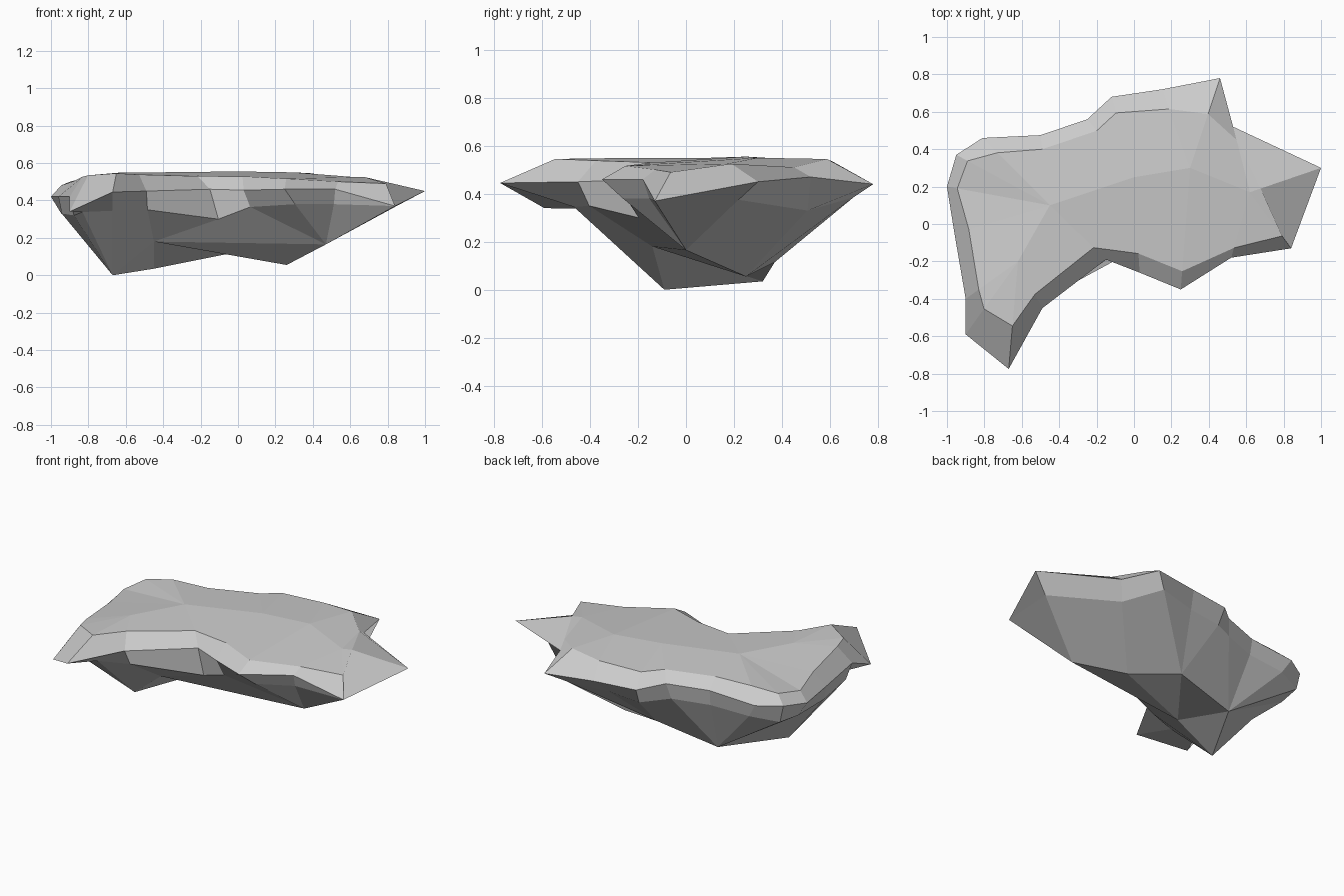
import bpy, bmesh
from mathutils import Vector

if "Cube" in bpy.data.objects:
    bpy.data.objects.remove(bpy.data.objects["Cube"])

# Rim stations: x, y, z, inset to plateau, spine index
RIM = [
    (1.00, .30, .45, .85, 4), (.53, .52, .47, .20, 4), (.46, .78, .44, .40, 3),
    (.15, .72, .45, .25, 3), (-.12, .68, .45, .20, 2), (-.25, .56, .48, .20, 2),
    (-.50, .475, .47, .20, 1), (-.81, .46, .45, .22, 1), (-.95, .37, .45, .12, 1),
    (-1.0, .20, .42, .10, 1), (-.96, -.05, .42, .15, 1), (-.90, -.40, .42, .25, 0),
    (-.90, -.59, .34, .35, 0), (-.67, -.775, .445, .40, 0), (-.49, -.45, .45, .30, 0),
    (-.15, -.19, .46, .22, 1), (.03, -.26, .455, .20, 2), (.25, -.35, .46, .15, 3),
    (.52, -.18, .46, .15, 4), (.84, -.13, .37, .22, 4),
]
# Cliff foot below each station: keel index, drop, undercut
FOOT = [
    (3, .075, .27), (2, .14, .05), (4, .055, .20), (4, .08, .22), (4, .10, .15),
    (5, .10, .10), (5, .10, .10), (5, .09, .15), (5, .11, .05), (5, .09, .10),
    (0, .09, .06), (0, .10, .10), (0, .002, .30), (0, .10, .45), (1, .10, .15),
    (1, .16, -.15), (3, .09, .08), (3, .08, .25), (3, .08, .15), (3, 0, 0),
]
# Gentle crest along the top
SPINE = [(-.62, -.20, .55), (-.45, .10, .55), (0, .25, .555), (.30, .30, .55), (.62, .17, .525)]
# Low points of the underside
KEEL = [(-.67, -.09, 0), (-.45, -.14, .18), (.26, .25, .055), (.47, 0, .165), (-.05, .37, .115), (-.45, .32, .035)]

bm = bmesh.new()
spine = [bm.verts.new(p) for p in SPINE]
keel = [bm.verts.new(p) for p in KEEL]
rim, plateau, foot = [], [], []
for (x, y, z, t, s), (k, drop, under) in zip(RIM, FOOT):
    p = Vector((x, y, z))
    rim.append(bm.verts.new(p))
    q = p.lerp(spine[s].co, t)
    q.z = z + (spine[s].co.z - z) * (1 - (1 - t) ** 6)
    plateau.append(bm.verts.new(q))
    c = p.lerp(keel[k].co, under)
    c.z = z - drop
    foot.append(bm.verts.new(c) if drop else rim[-1])


def loft(a, b):
    """Join two closed rings; repeated vertices give triangles."""
    n = len(a)
    for i in range(n):
        j = (i + 1) % n
        face = list(dict.fromkeys((a[i], a[j], b[j], b[i])))
        if len(face) > 2:
            bm.faces.new(face)


# Top slopes, rim band, cliff band, underside
loft(plateau, [spine[r[4]] for r in RIM])
loft(rim, plateau)
loft(foot, rim)
loft([keel[f[0]] for f in FOOT], foot)

# Bottom cap
for tri in ((0, 1, 5), (1, 4, 5), (1, 2, 4), (1, 3, 2)):
    bm.faces.new([keel[i] for i in tri])

bmesh.ops.recalc_face_normals(bm, faces=bm.faces)
mesh = bpy.data.meshes.new("rock_island")
bm.to_mesh(mesh)
bm.free()
rock = bpy.data.objects.new("rock_island", mesh)
bpy.context.collection.objects.link(rock)
